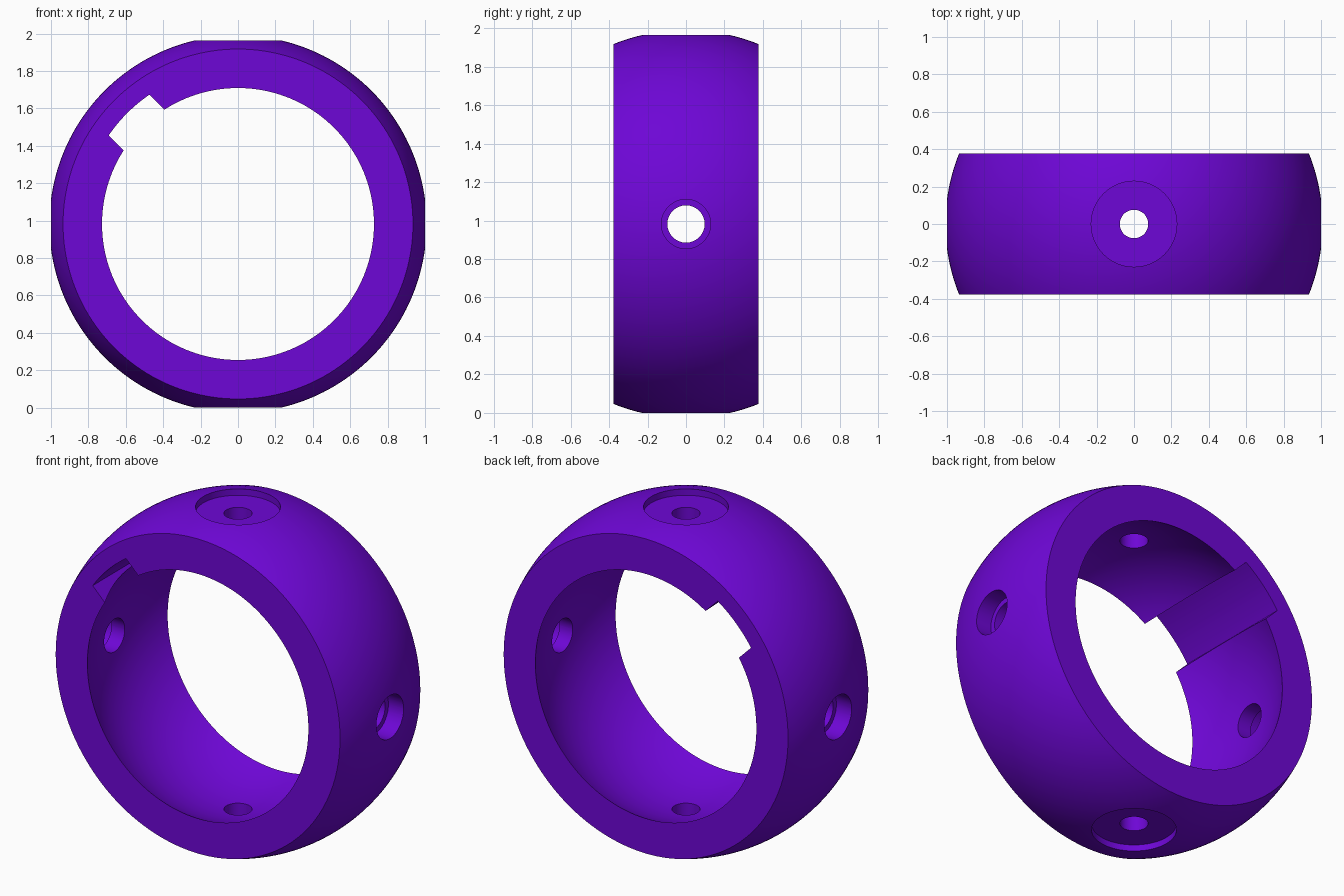
import bpy, bmesh, math
from mathutils import Matrix, Vector

cube = bpy.data.objects.get("Cube")
if cube:
    bpy.data.objects.remove(cube, do_unlink=True)

OUTER_R = 1.0085    # outer spherical radius
INNER_R = 0.819     # inner spherical radius, same centre
HALF_W = 0.377      # half width along y
CENTRE = Vector((0, 0, 0.982))

purple = bpy.data.materials.new("purple")
purple.use_nodes = True
colour = (0.155, 0.002, 0.67, 1)
purple.diffuse_color = colour
purple.node_tree.nodes["Principled BSDF"].inputs["Base Color"].default_value = colour


def to_object(bm, name):
    bmesh.ops.recalc_face_normals(bm, faces=bm.faces)
    mesh = bpy.data.meshes.new(name)
    bm.to_mesh(mesh)
    bm.free()
    mesh.materials.append(purple)
    obj = bpy.data.objects.new(name, mesh)
    obj.location = CENTRE
    bpy.context.collection.objects.link(obj)
    return obj


def arc(radius, steps=24):
    """Section of a sphere between the two flat sides."""
    tilt = math.asin(HALF_W / radius)
    angles = (tilt * (2 * i / steps - 1) for i in range(steps + 1))
    return [(radius * math.cos(a), radius * math.sin(a)) for a in angles]


def lathe_ring():
    """Spin the closed ring section around the y axis."""
    bm = bmesh.new()
    section = arc(OUTER_R) + arc(INNER_R)[::-1]
    verts = [bm.verts.new((r, y, 0)) for r, y in section]
    edges = [bm.edges.new((verts[i - 1], verts[i])) for i in range(len(verts))]
    bmesh.ops.spin(bm, geom=verts + edges, cent=(0, 0, 0), axis=(0, 1, 0),
                   angle=math.tau, steps=160, use_merge=True)
    bmesh.ops.remove_doubles(bm, verts=bm.verts, dist=1e-5)
    return to_object(bm, "spherical_ring")


def cylinder(name, radius, start, end, turn):
    """Cylinder along local z from start to end, then turned."""
    bm = bmesh.new()
    bmesh.ops.create_cone(bm, cap_ends=True, segments=64, radius1=radius,
                          radius2=radius, depth=end - start,
                          matrix=turn @ Matrix.Translation((0, 0, (start + end) / 2)))
    return to_object(bm, name)


def keyway():
    """Parallel sided slot with a rounded floor, along y."""
    bm = bmesh.new()
    half, floor_r = 0.155, 0.838
    spread = math.asin(half / floor_r)
    outline = [(-half, 0.5), (half, 0.5)]
    outline += [(floor_r * math.sin(a), floor_r * math.cos(a))
                for a in (spread * (1 - i / 6) for i in range(13))]
    face = bm.faces.new([bm.verts.new((u, -0.6, v)) for u, v in outline])
    extruded = bmesh.ops.extrude_face_region(bm, geom=[face])
    bmesh.ops.translate(bm, vec=(0, 1.2, 0),
                        verts=[v for v in extruded["geom"] if isinstance(v, bmesh.types.BMVert)])
    bm.transform(Matrix.Rotation(math.radians(-45), 4, "Y"))
    return to_object(bm, "keyway_cutter")


ring = lathe_ring()
cutters = [keyway()]

# Vertical and sideways holes, each with a wider recess at the outside
for name, base, hole, recess, seat in (("vertical", 0, 0.076, 0.229, 0.944),
                                       ("side", 90, 0.097, 0.128, 0.9)):
    for flip in (0, 180):
        turn = Matrix.Rotation(math.radians(base + flip), 4, "Y")
        cutters.append(cylinder(name + "_hole_cutter", hole, 0.5, 1.2, turn))
        cutters.append(cylinder(name + "_recess_cutter", recess, seat, 1.2, turn))

# Cut everything and clean up the helpers
bpy.ops.object.select_all(action="DESELECT")
bpy.context.view_layer.objects.active = ring
ring.select_set(True)
for cutter in cutters:
    cutter.hide_render = True
    cut = ring.modifiers.new("cut", "BOOLEAN")
    cut.operation = "DIFFERENCE"
    cut.solver = "EXACT"
    cut.object = cutter
    bpy.ops.object.modifier_apply(modifier=cut.name)
    bpy.data.objects.remove(cutter, do_unlink=True)

bpy.ops.object.shade_smooth_by_angle(angle=math.radians(15))
